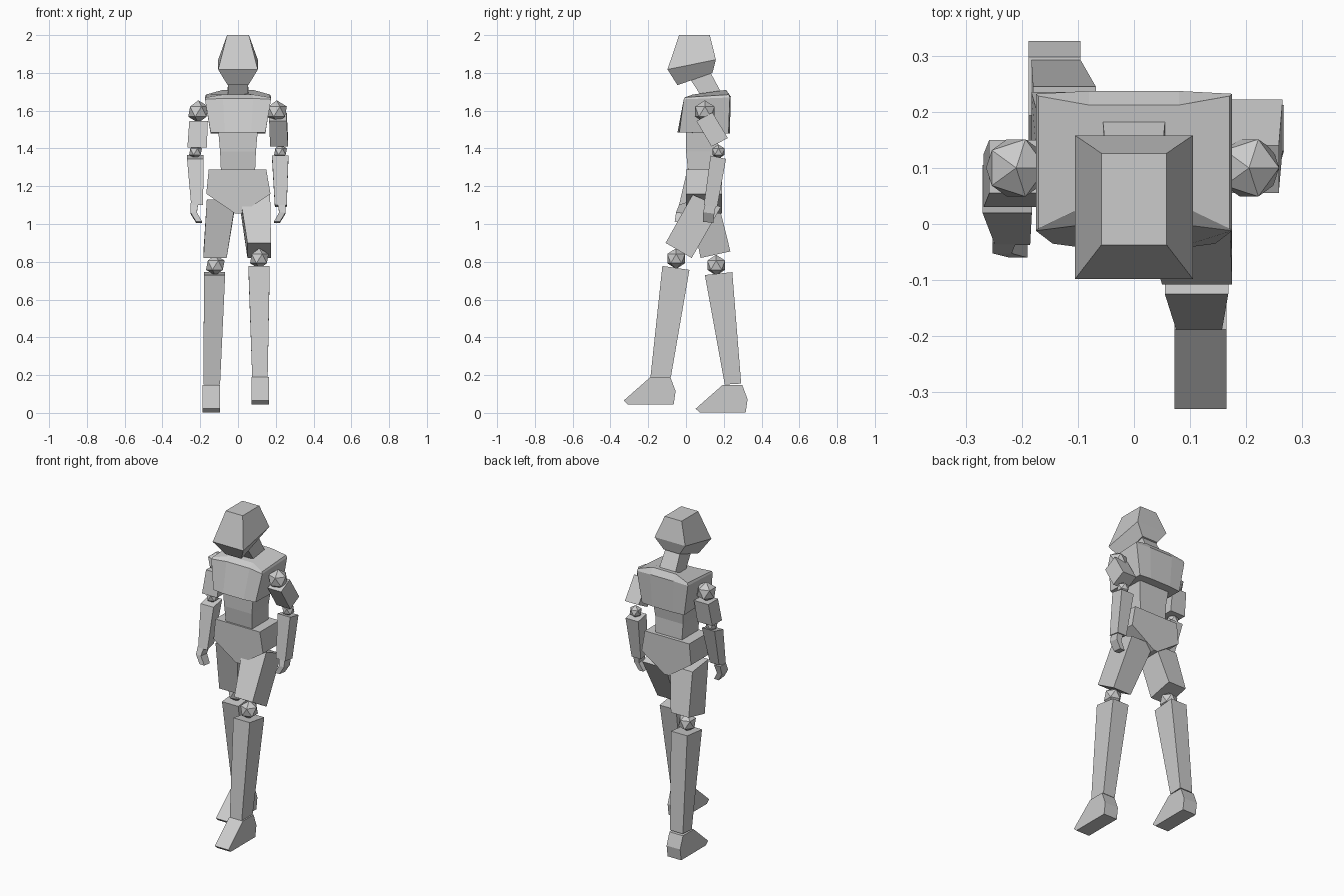
import bpy, bmesh, math
from mathutils import Vector

grey = bpy.data.materials.new("light_grey")
grey.diffuse_color = (0.6, 0.6, 0.6, 1)


def finish(name, bm):
    bmesh.ops.recalc_face_normals(bm, faces=bm.faces)
    me = bpy.data.meshes.new(name)
    bm.to_mesh(me)
    bm.free()
    me.materials.append(grey)
    ob = bpy.data.objects.new(name, me)
    bpy.context.collection.objects.link(ob)
    return ob


def loft_rings(name, rings):
    """Closed skin through rings of points."""
    bm = bmesh.new()
    rows = [[bm.verts.new(p) for p in r] for r in rings]
    n = len(rows[0])
    for a, b in zip(rows, rows[1:]):
        for i in range(n):
            j = (i + 1) % n
            bm.faces.new((a[i], a[j], b[j], b[i]))
    bm.faces.new(rows[0][::-1])
    bm.faces.new(rows[-1])
    return finish(name, bm)


def block(name, *sections):
    """Four-sided limb; section = x0, x1, front y, front z, back y, back z."""
    return loft_rings(name, [[(x0, yf, zf), (x1, yf, zf), (x1, yb, zb), (x0, yb, zb)]
                             for x0, x1, yf, zf, yb, zb in sections])


def joint(name, x, y, z, r):
    bm = bmesh.new()
    bmesh.ops.create_icosphere(bm, subdivisions=1, radius=r)
    bmesh.ops.translate(bm, verts=bm.verts, vec=Vector((x, y, z)))
    return finish(name, bm)


# Head and neck
block("head", (-.055, .055, -.045, 1.735, .14, 1.80),
      (-.105, .105, -.098, 1.818, .158, 1.87),
      (-.058, .058, -.037, 2.0, .126, 2.0))
block("neck", (-.056, .056, .095, 1.655, .19, 1.69),
      (-.05, .05, .02, 1.77, .125, 1.81))


# Chest: eight-point rings with sloping shoulders
def chest_ring(xo, xi, front_o, front_i, back_i, back_o):
    pts = [(-xo, *front_o), (-xi, *front_i), (xi, *front_i), (xo, *front_o)]
    return pts + [(xo, *back_o), (xi, *back_i), (-xi, *back_i), (-xo, *back_o)]


loft_rings("chest", [
    chest_ring(.145, .07, (-.035, 1.485), (-.045, 1.485), (.232, 1.478), (.225, 1.478)),
    chest_ring(.175, .08, (-.012, 1.66), (.0, 1.665), (.237, 1.675), (.232, 1.67)),
    chest_ring(.17, .08, (-.008, 1.67), (.035, 1.685), (.212, 1.71), (.228, 1.685))])

# Waist and pelvis
block("waist", (-.09, .09, .012, 1.27, .17, 1.27),
      (-.095, .095, .0, 1.385, .165, 1.385),
      (-.105, .105, .0, 1.50, .18, 1.50))
pelvis = [(-.155, 1.288), (.15, 1.288), (.172, 1.16), (.015, 1.055), (-.015, 1.055), (-.168, 1.16)]
loft_rings("pelvis", [[(x, y, z) for x, z in pelvis] for y in (.0, .19)])

# Legs: left one steps forward, right one trails
block("left_thigh", (.05, .175, -.108, .90, .03, .82),
      (.01, .17, .035, 1.155, .185, 1.09))
block("right_thigh", (-.183, -.06, .077, .82, .235, .855),
      (-.165, -.012, .015, 1.13, .172, 1.11))
joint("left_knee", .113, -.052, .817, .055)
joint("right_knee", -.12, .16, .782, .055)
block("left_shin", (.075, .157, -.188, .19, -.08, .19),
      (.055, .168, -.125, .778, .018, .757))
block("right_shin", (-.183, -.095, .205, .15, .292, .155),
      (-.18, -.068, .1, .73, .245, .745))

foot = [(-.138, .145), (-.033, .145), (-.005, .07), (-.015, 0), (-.258, 0), (-.28, .02)]
for name, x0, x1, dy, dz in (("left_foot", .072, .165, -.05, .045),
                             ("right_foot", -.188, -.095, .331, .002)):
    loft_rings(name, [[(x, y + dy, z + dz) for y, z in foot] for x in (x0, x1)])

# Arms: left one swings back, right one hangs forward
joint("left_shoulder", .205, .10, 1.595, .06)
joint("right_shoulder", -.21, .10, 1.595, .06)
block("left_upper_arm", (.17, .265, .135, 1.41, .222, 1.455),
      (.165, .258, .055, 1.545, .14, 1.59))
block("right_upper_arm", (-.268, -.165, .03, 1.405, .125, 1.405),
      (-.258, -.16, .055, 1.545, .15, 1.545))
joint("left_elbow", .225, .172, 1.383, .038)
joint("right_elbow", -.225, .07, 1.383, .038)
block("left_forearm", (.195, .258, .095, 1.10, .165, 1.09),
      (.18, .267, .13, 1.362, .212, 1.345))
block("right_forearm", (-.248, -.185, -.037, 1.10, .03, 1.12),
      (-.27, -.182, .02, 1.345, .105, 1.365))

# Hands curl inward
for name, s, dy in (("left_hand", 1, .09), ("right_hand", -1, -.045)):
    lean = 0 if s > 0 else -.015
    block(name, (s * .19, s * .222, dy + lean, 1.012, dy + .055 + lean, 1.006),
          (s * .218, s * .252, dy + lean / 2, 1.062, dy + .06 + lean / 2, 1.055),
          (s * .21, s * .252, dy + .012, 1.11, dy + .07, 1.11))
